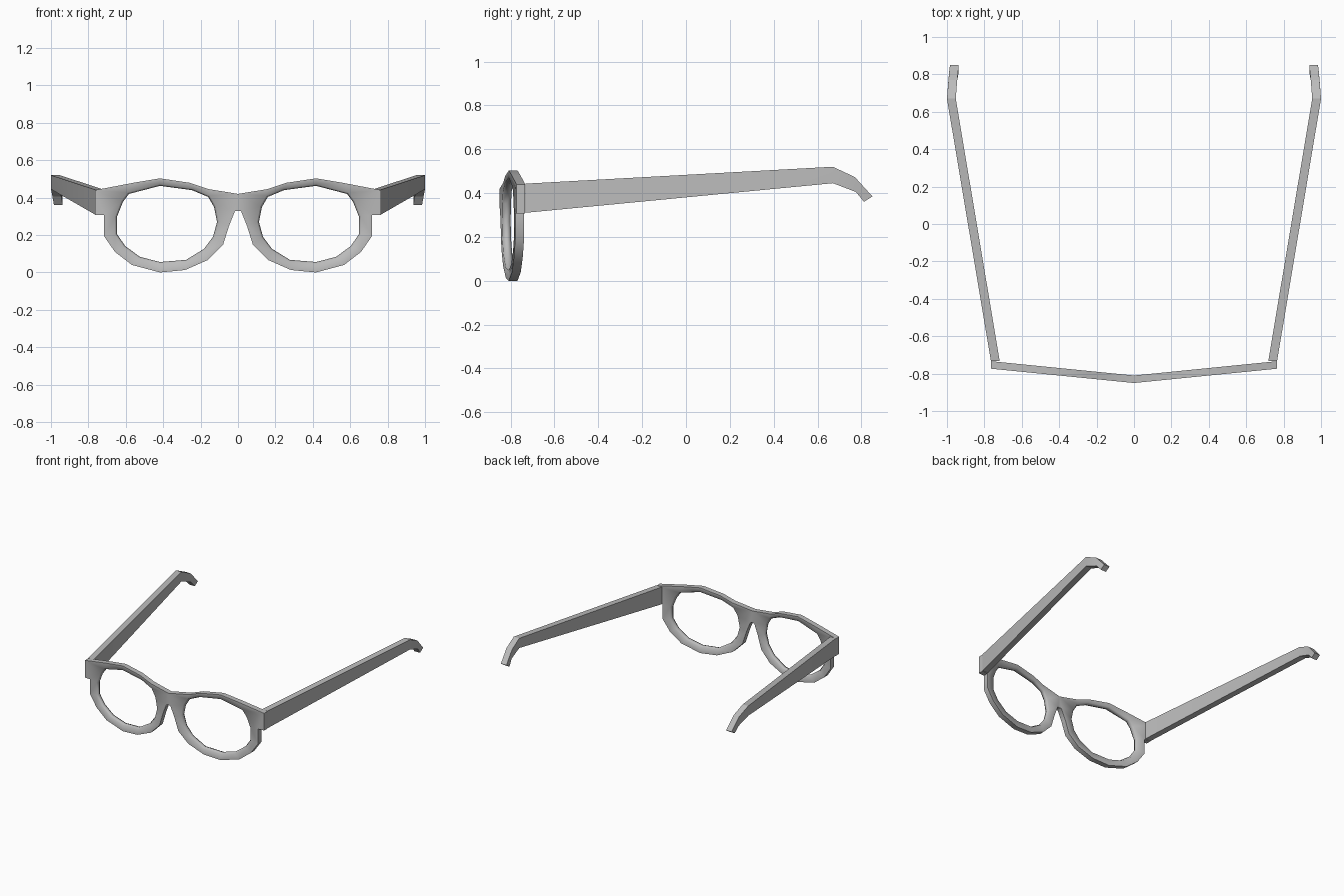
import bpy
import bmesh
import math
from mathutils import Vector

cube = bpy.data.objects.get("Cube")
if cube:
    bpy.data.objects.remove(cube, do_unlink=True)

grey = bpy.data.materials.new("frame grey")
grey.use_nodes = True
colour = (0.5, 0.5, 0.5, 1)
grey.diffuse_color = colour
grey.node_tree.nodes["Principled BSDF"].inputs["Base Color"].default_value = colour

DEPTH = 0.04


def front_y(x):
    """The front sweeps back evenly from the bridge to the hinges."""
    return -0.85 + 0.1 * x


def finish(bm, name, angle):
    """Turn a half model into a mirrored, shaded object."""
    bmesh.ops.recalc_face_normals(bm, faces=bm.faces)
    mesh = bpy.data.meshes.new(name)
    bm.to_mesh(mesh)
    bm.free()
    mesh.materials.append(grey)
    obj = bpy.data.objects.new(name, mesh)
    bpy.context.collection.objects.link(obj)
    mirror = obj.modifiers.new("Mirror", 'MIRROR')
    mirror.merge_threshold = 0.002
    bpy.ops.object.select_all(action='DESELECT')
    obj.select_set(True)
    bpy.context.view_layer.objects.active = obj
    bpy.ops.object.modifier_apply(modifier="Mirror")
    bpy.ops.object.shade_smooth_by_angle(angle=math.radians(angle))
    return obj


# Front frame: outline and lens opening as (x, z), for one half
outline = [(0, .42), (.16, .446), (.257, .479), (.417, .503), (.556, .48),
           (.765, .44), (.765, .308), (.717, .308), (.717, .195), (.658, .11),
           (.567, .04), (.417, 0), (.283, .013), (.16, .067), (.08, .147),
           (.048, .249), (.016, .329), (0, .329)]
opening = [(.417, .463), (.583, .42), (.615, .377), (.647, .297), (.647, .206),
           (.604, .142), (.524, .083), (.417, .056), (.278, .067), (.182, .126),
           (.134, .19), (.112, .27), (.128, .35), (.16, .404), (.246, .44)]
centre = Vector((.38, .26))


def add_loop(bm, points, depth, scale=1.0):
    verts = []
    for p in points:
        x, z = centre + (Vector(p) - centre) * scale
        verts.append(bm.verts.new((x, front_y(x) + depth, z)))
    return verts


def loop_edges(bm, verts):
    return [bm.edges.new((a, b)) for a, b in zip(verts, verts[1:] + verts[:1])]


def join(bm, a, b, closed=True):
    n = len(a)
    for i in range(n if closed else n - 1):
        j = (i + 1) % n
        bm.faces.new((a[i], a[j], b[j], b[i]))


bm = bmesh.new()
outer, inner = [], []
for depth in (0, DEPTH):
    outer.append(add_loop(bm, outline, depth))
    inner.append(add_loop(bm, opening, depth, 1.04))
    edges = loop_edges(bm, outer[-1]) + loop_edges(bm, inner[-1])
    bmesh.ops.triangle_fill(bm, edges=edges, use_beauty=True,
                            normal=Vector((0.1, -1, 0)).normalized())
# Outer wall stays open at the bridge, where the halves meet
join(bm, outer[0], outer[1], closed=False)
# Lens opening has a softened ridge
ridge = add_loop(bm, opening, DEPTH / 2)
join(bm, inner[0], ridge)
join(bm, ridge, inner[1])
finish(bm, "front_frame", 70)

# Temple arms: sections as (outer x, top y, top z, bottom y, bottom z)
sections = [(.765, -.733, .443, -.733, .31),
            (1.0, .67, .52, .67, .445),
            (.992, .77, .473, .775, .405),
            (.984, .85, .385, .812, .36)]
WIDTH = 0.047
bm = bmesh.new()
rings = []
for x, ty, tz, by, bz in sections:
    corners = [(x, ty, tz), (x - WIDTH, ty, tz),
               (x - WIDTH, by, bz), (x, by, bz)]
    rings.append([bm.verts.new(c) for c in corners])
for a, b in zip(rings, rings[1:]):
    join(bm, a, b)
bm.faces.new(rings[0])
bm.faces.new(rings[-1])
finish(bm, "temple_arms", 20)
